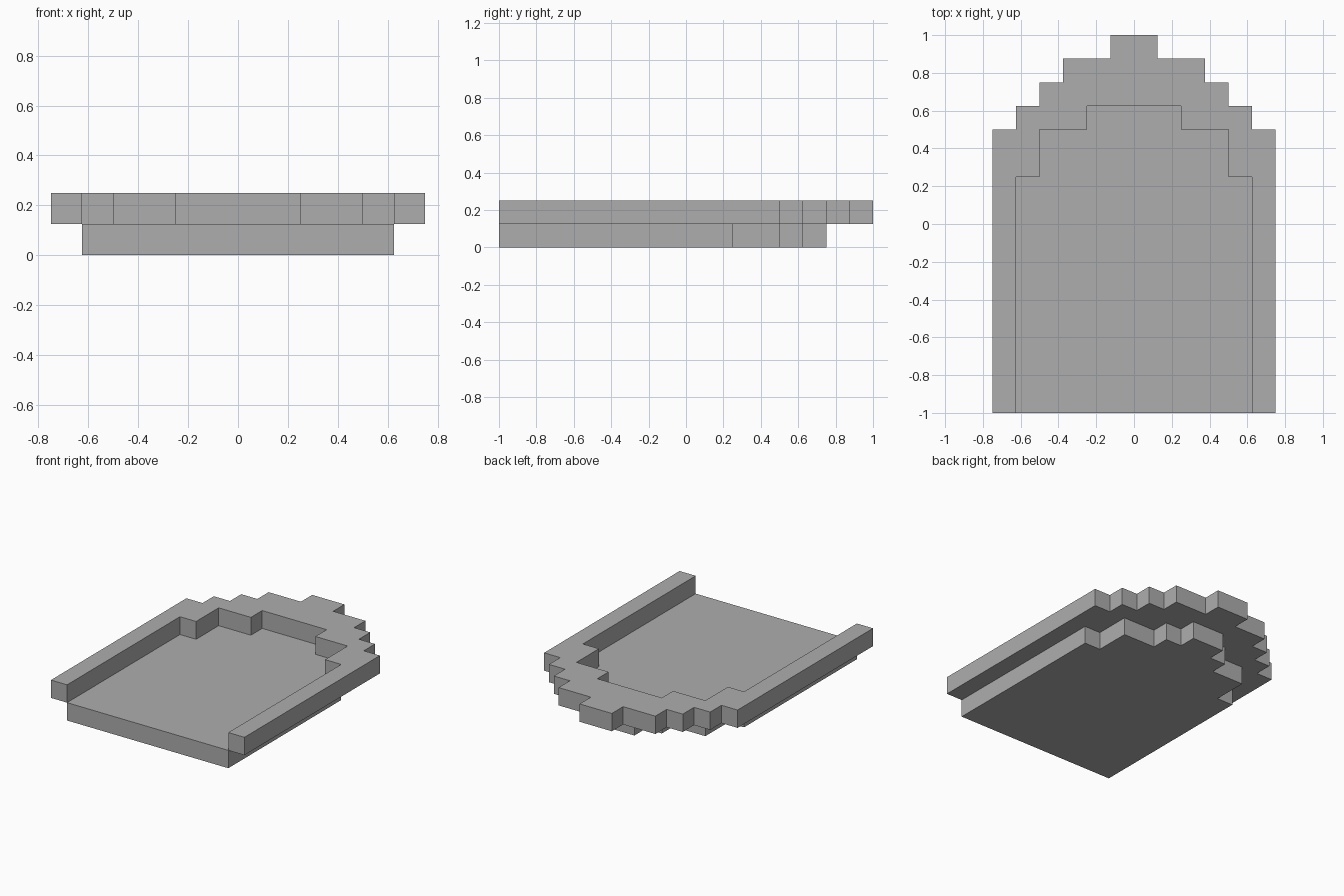
import bpy
import bmesh

cube = bpy.data.objects.get("Cube")
if cube:
    bpy.data.objects.remove(cube)

STEP = 0.125   # one block; all outlines are counted in blocks

grey = bpy.data.materials.new("grey")
grey.use_nodes = True
colour = (0.42, 0.42, 0.42, 1)
grey.diffuse_color = colour
grey.node_tree.nodes["Principled BSDF"].inputs["Base Color"].default_value = colour


def staircase(corners):
    """Left half of a stepped outline, front to back, from (x, y) outer corners."""
    points = [(corners[0][0], -8)]
    for i, (x, y) in enumerate(corners):
        points.append((x, y))
        if i + 1 < len(corners):
            points.append((corners[i + 1][0], y))
    return points


def mirrored(half):
    """Full outline running from the front left round the back to the front right."""
    return half + [(-x, y) for x, y in reversed(half)]


def slab(name, outline, bottom):
    """Extrude an outline upwards by one block."""
    bm = bmesh.new()
    face = bm.faces.new([bm.verts.new((x * STEP, y * STEP, bottom * STEP)) for x, y in outline])
    top = bmesh.ops.extrude_face_region(bm, geom=[face])
    verts = [v for v in top["geom"] if isinstance(v, bmesh.types.BMVert)]
    bmesh.ops.translate(bm, verts=verts, vec=(0, 0, STEP))
    bmesh.ops.recalc_face_normals(bm, faces=bm.faces)
    mesh = bpy.data.meshes.new(name)
    bm.to_mesh(mesh)
    bm.free()
    mesh.materials.append(grey)
    obj = bpy.data.objects.new(name, mesh)
    bpy.context.collection.objects.link(obj)
    return obj


# Lower floor slab with a stepped back
slab("floor", mirrored(staircase([(5, 2), (4, 4), (2, 5), (1, 6)])), 0)

# Raised rim, open at the front
outer = mirrored(staircase([(6, 4), (5, 5), (4, 6), (3, 7), (1, 8)]))
inner = mirrored(staircase([(5, 2), (4, 4), (2, 5)]))
slab("rim", outer + inner[::-1], 1)
